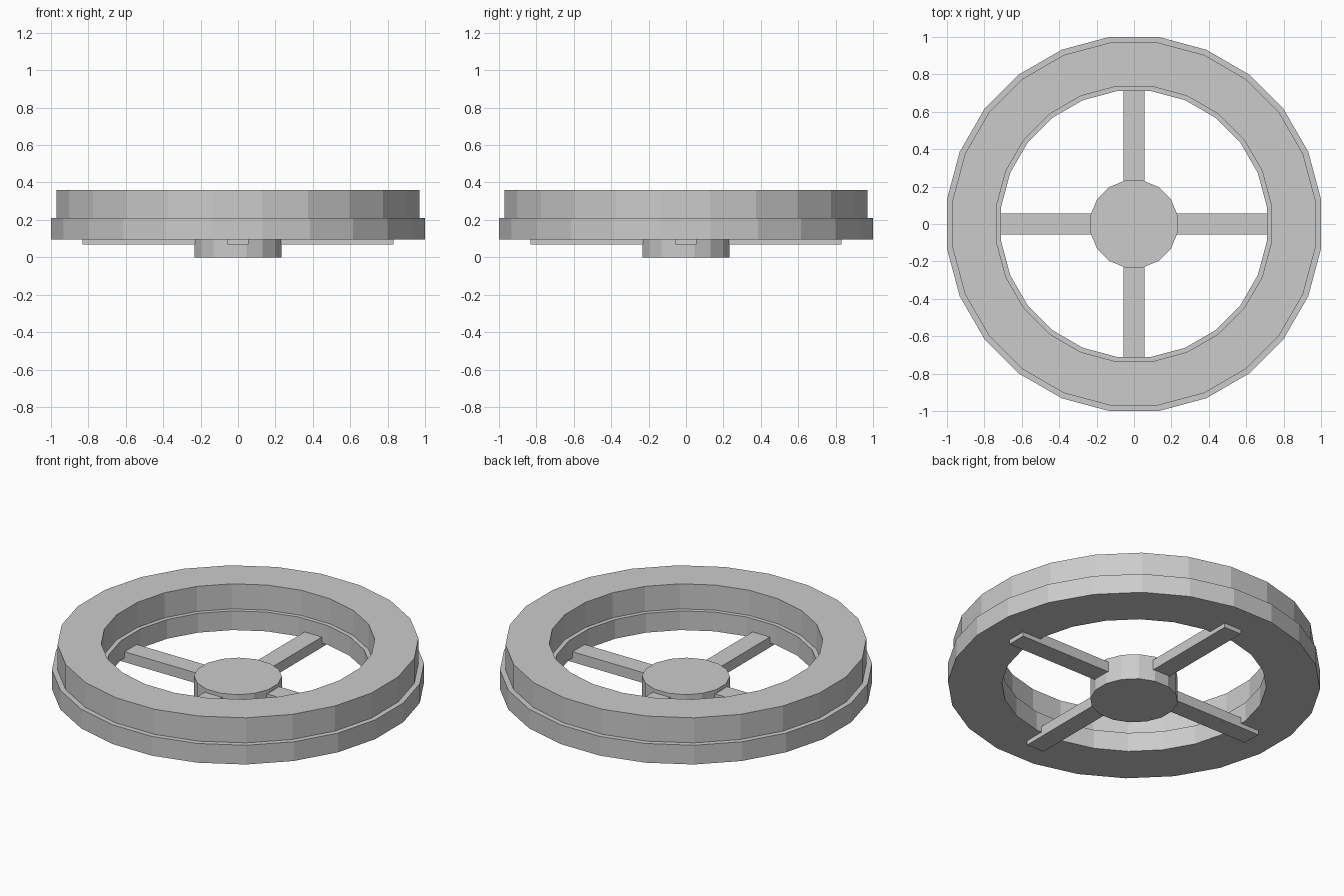
import bpy
import bmesh
from math import cos, sin, pi

cube = bpy.data.objects.get("Cube")
if cube:
    bpy.data.objects.remove(cube, do_unlink=True)

grey = bpy.data.materials.new("plain_grey")
grey.use_nodes = True
colour = (0.6, 0.6, 0.6, 1)
grey.diffuse_color = colour
grey.node_tree.nodes["Principled BSDF"].inputs["Base Color"].default_value = colour


def finish(name, bm):
    bmesh.ops.recalc_face_normals(bm, faces=bm.faces)
    mesh = bpy.data.meshes.new(name)
    bm.to_mesh(mesh)
    bm.free()
    mesh.materials.append(grey)
    obj = bpy.data.objects.new(name, mesh)
    bpy.context.collection.objects.link(obj)
    return obj


def lathe_ring(name, profile, sides):
    """Turn a closed (flat radius, z) section round z, with flats facing the axes."""
    bm = bmesh.new()
    loops = []
    for i in range(sides):
        a = (i + 0.5) * 2 * pi / sides
        k = 1 / cos(pi / sides)
        loops.append([bm.verts.new((r * k * cos(a), r * k * sin(a), z)) for r, z in profile])
    for i in range(sides):
        here, after = loops[i], loops[(i + 1) % sides]
        for j in range(len(profile)):
            n = (j + 1) % len(profile)
            bm.faces.new((here[j], after[j], after[n], here[n]))
    return finish(name, bm)


def prism(name, radius, z0, z1, sides):
    """Solid prism with flats facing the axes."""
    bm = bmesh.new()
    k = radius / cos(pi / sides)
    angles = [(i + 0.5) * 2 * pi / sides for i in range(sides)]
    base = bm.faces.new([bm.verts.new((k * cos(a), k * sin(a), z0)) for a in angles])
    top = bmesh.ops.extrude_face_region(bm, geom=[base], use_keep_orig=True)
    verts = [v for v in top["geom"] if isinstance(v, bmesh.types.BMVert)]
    bmesh.ops.translate(bm, verts=verts, vec=(0, 0, z1 - z0))
    return finish(name, bm)


def box(name, size, z):
    bm = bmesh.new()
    bmesh.ops.create_cube(bm, size=1)
    bmesh.ops.scale(bm, verts=bm.verts, vec=size)
    bmesh.ops.translate(bm, verts=bm.verts, vec=(0, 0, z))
    return finish(name, bm)


# Stepped rim: wide lower band, narrower upper band
lathe_ring("rim", [(0.71, 0.095), (1.0, 0.095), (1.0, 0.21), (0.97, 0.21),
                   (0.97, 0.36), (0.735, 0.36), (0.735, 0.21), (0.71, 0.21)], 24)

# Central hub
prism("hub", 0.233, 0, 0.153, 16)

# Two crossing bars make the four spokes
box("spoke_bar_side", (1.664, 0.114, 0.062), 0.1)
box("spoke_bar_front", (0.114, 1.664, 0.062), 0.1)
